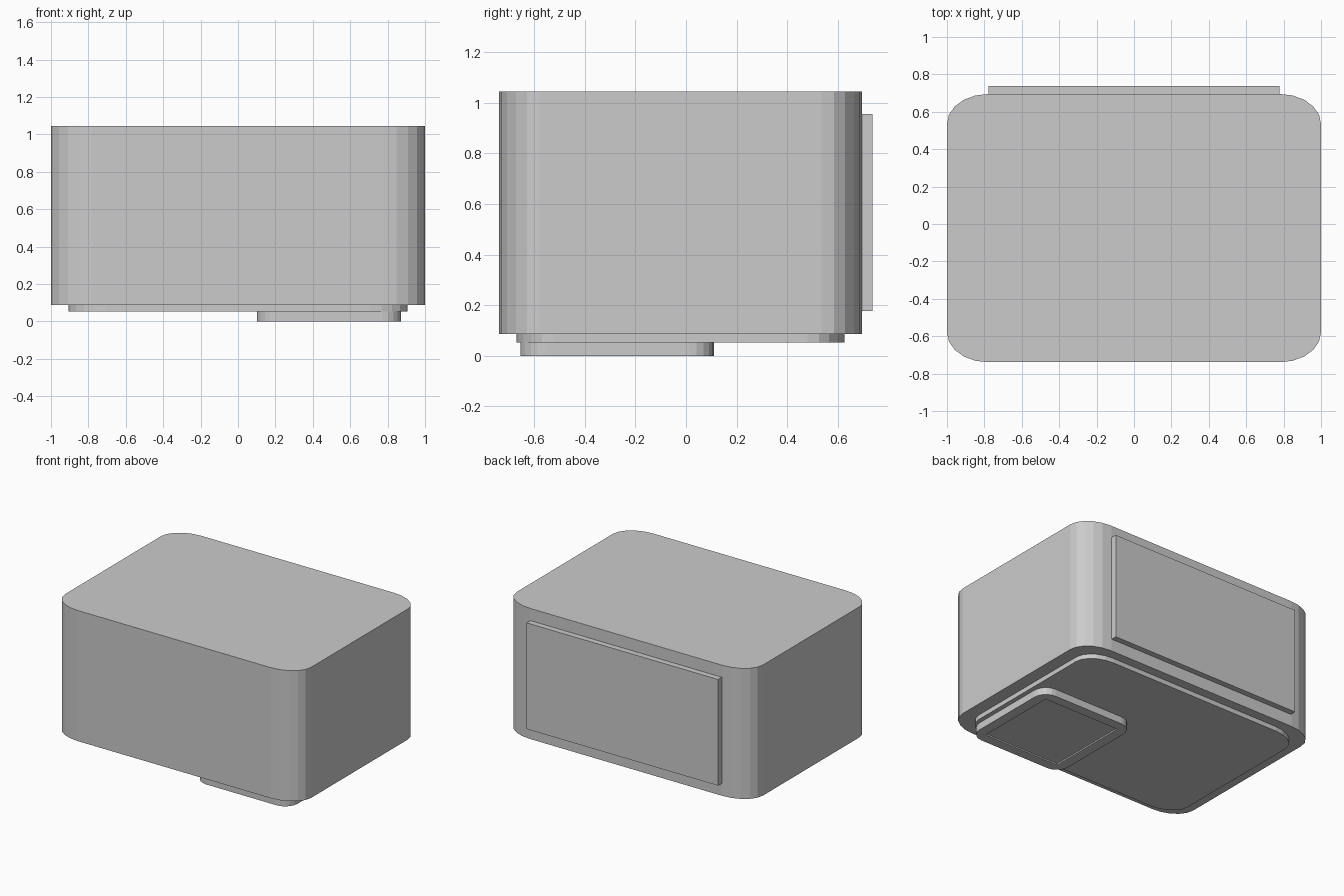
import bpy, bmesh
from math import sin, cos, pi

if "Cube" in bpy.data.objects:
    bpy.data.objects.remove(bpy.data.objects["Cube"])

CY = -0.022  # body centre in y


def corner_loop(cx, cy, hx, hy, rx, ry, n=5):
    """Rounded rectangle outline with n flat facets per corner."""
    pts = []
    for i, (sx, sy) in enumerate([(1, 1), (-1, 1), (-1, -1), (1, -1)]):
        for k in range(n + 1):
            a = (i + k / n) * pi / 2
            pts.append((cx + sx * (hx - rx) + rx * cos(a),
                        cy + sy * (hy - ry) + ry * sin(a)))
    return pts


def slab(name, outline, z0, z1, edit=None):
    """Upright prism from an outline, with an optional bmesh edit."""
    bm = bmesh.new()
    base = bm.faces.new([bm.verts.new((x, y, z0)) for x, y in outline])
    top = bmesh.ops.extrude_face_region(bm, geom=[base], use_keep_orig=True)["geom"]
    for v in top:
        if isinstance(v, bmesh.types.BMVert):
            v.co.z = z1
    bmesh.ops.recalc_face_normals(bm, faces=bm.faces[:])
    if edit:
        edit(bm)
    me = bpy.data.meshes.new(name)
    bm.to_mesh(me)
    bm.free()
    ob = bpy.data.objects.new(name, me)
    bpy.context.collection.objects.link(ob)
    return ob


def box(name, x0, x1, y0, y1, z0, z1):
    return slab(name, [(x0, y0), (x1, y0), (x1, y1), (x0, y1)], z0, z1)


# main body
slab("body", corner_loop(0, CY, 1.0, 0.717, 0.22, 0.16), 0.087, 1.045)

# raised panel on the back
box("back_panel", -0.777, 0.777, 0.69, 0.738, 0.177, 0.956)

# thin plate under the body
slab("bottom_plate", corner_loop(0, CY, 0.905, 0.648, 0.2, 0.145), 0.053, 0.088)

# foot on the front right, with a shallow square recess underneath
foot = slab("foot", corner_loop(0.487, -0.272, 0.385, 0.383, 0.1, 0.1), 0.0, 0.054)
cutter = box("recess_cutter", 0.177, 0.797, -0.582, 0.038, -0.05, 0.01)
cutter.hide_render = True
cutter.hide_set(True)
mod = foot.modifiers.new("recess", "BOOLEAN")
mod.operation = "DIFFERENCE"
mod.solver = "EXACT"
mod.object = cutter
